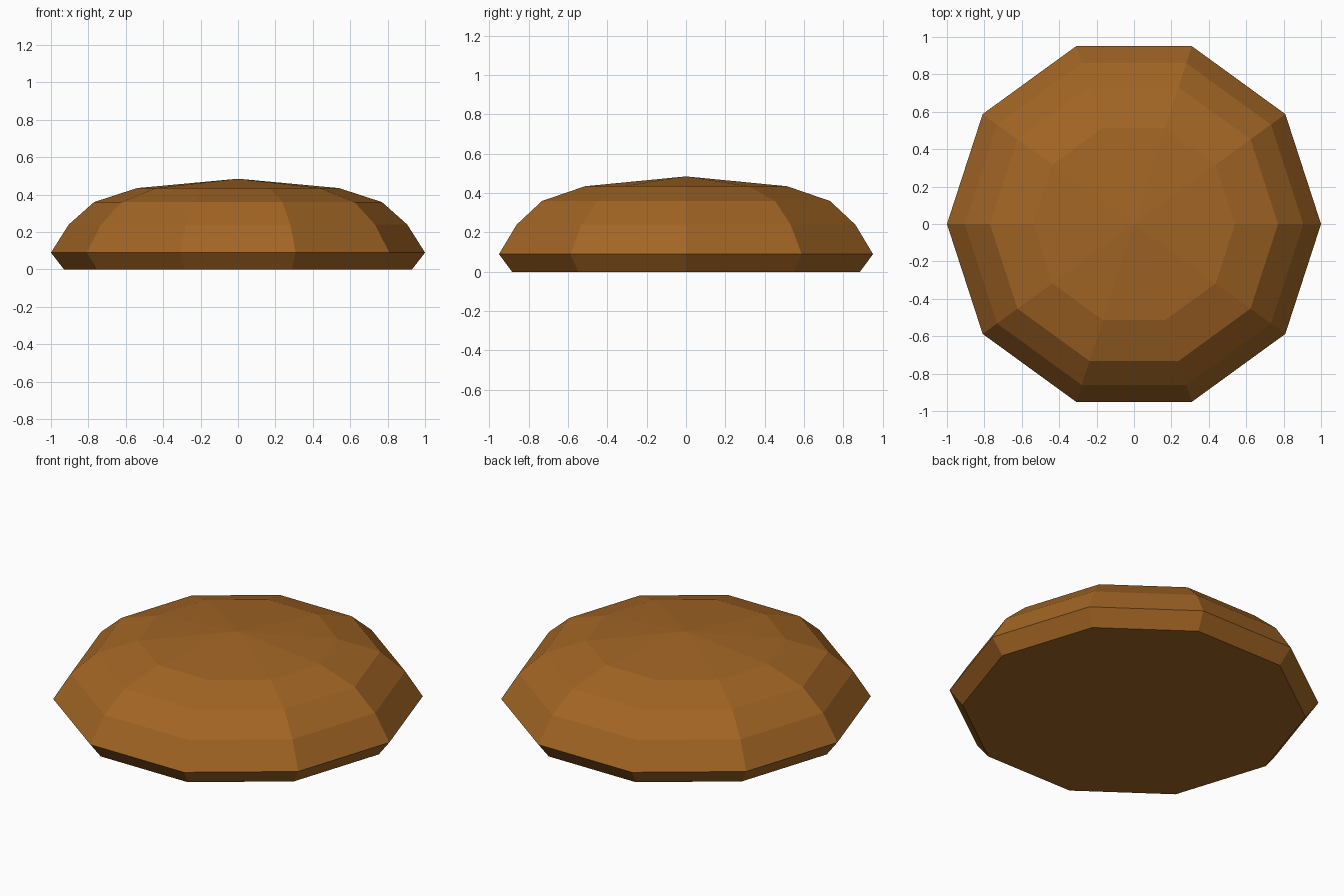
import bpy, bmesh
from math import cos, sin, tau

cube = bpy.data.objects.get("Cube")
if cube:
    bpy.data.objects.remove(cube, do_unlink=True)

SIDES = 10
# radius and height of each ring, from the base up
PROFILE = [(0.93, 0), (1.0, 0.09), (0.905, 0.24), (0.77, 0.36), (0.54, 0.435)]
APEX = 0.485

# colour
brown = bpy.data.materials.new("warm_brown")
brown.use_nodes = True
colour = (0.36, 0.13, 0.018, 1)
brown.diffuse_color = colour
shader = next(n for n in brown.node_tree.nodes if n.type == "BSDF_PRINCIPLED")
shader.inputs["Base Color"].default_value = colour
shader.inputs["Roughness"].default_value = 0.8

# faceted dome: stacked rings, flat base and a shallow pointed cap
bm = bmesh.new()
angles = [tau * i / SIDES for i in range(SIDES)]
rings = [[bm.verts.new((r * cos(a), r * sin(a), z)) for a in angles] for r, z in PROFILE]
top = bm.verts.new((0, 0, APEX))
bm.faces.new(reversed(rings[0]))
for i in range(SIDES):
    j = (i + 1) % SIDES
    for low, high in zip(rings, rings[1:]):
        bm.faces.new((low[i], low[j], high[j], high[i]))
    bm.faces.new((rings[-1][i], rings[-1][j], top))
bmesh.ops.recalc_face_normals(bm, faces=bm.faces)

mesh = bpy.data.meshes.new("dome")
bm.to_mesh(mesh)
bm.free()
mesh.materials.append(brown)
dome = bpy.data.objects.new("dome", mesh)
bpy.context.collection.objects.link(dome)
